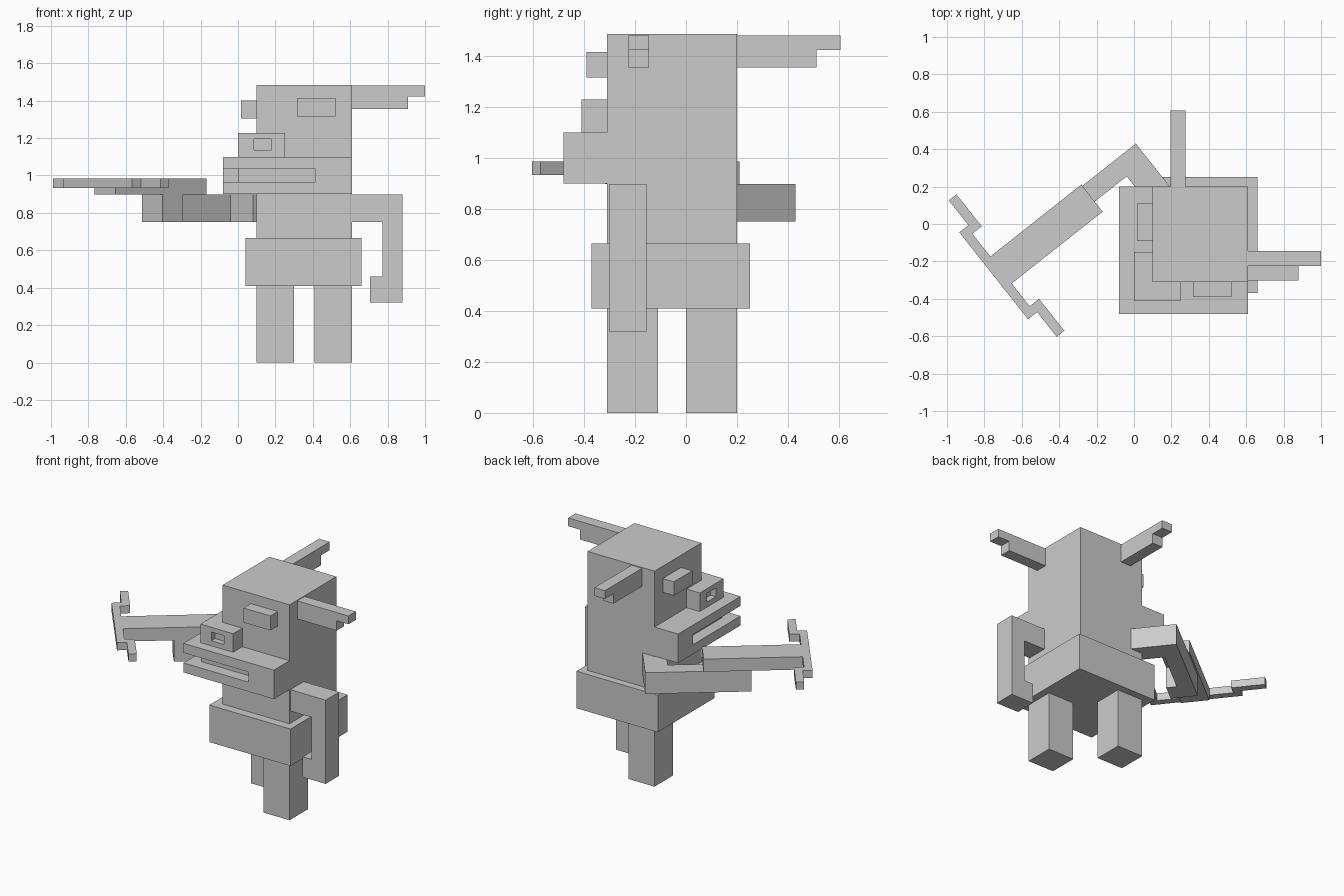
import bpy, bmesh
from mathutils import Vector

cube = bpy.data.objects.get("Cube")
if cube:
    bpy.data.objects.remove(cube, do_unlink=True)

grey = bpy.data.materials.new("plain grey")
grey.use_nodes = True
grey.diffuse_color = (0.6, 0.6, 0.6, 1)
grey.node_tree.nodes["Principled BSDF"].inputs["Base Color"].default_value = (0.6, 0.6, 0.6, 1)

X, Y, Z = Vector((1, 0, 0)), Vector((0, 1, 0)), Vector((0, 0, 1))


def slab(name, outline, origin, u, v, depth):
    """Flat outline in the u, v plane, pushed along the depth vector."""
    bm = bmesh.new()
    face = bm.faces.new([bm.verts.new(Vector(origin) + u * p + v * q) for p, q in outline])
    ext = bmesh.ops.extrude_face_region(bm, geom=[face])
    moved = [g for g in ext["geom"] if isinstance(g, bmesh.types.BMVert)]
    bmesh.ops.translate(bm, verts=moved, vec=depth)
    bmesh.ops.recalc_face_normals(bm, faces=bm.faces)
    mesh = bpy.data.meshes.new(name)
    bm.to_mesh(mesh)
    bm.free()
    mesh.materials.append(grey)
    obj = bpy.data.objects.new(name, mesh)
    bpy.context.collection.objects.link(obj)
    return obj


def box(name, xs, ys, zs):
    rect = [(xs[0], ys[0]), (xs[1], ys[0]), (xs[1], ys[1]), (xs[0], ys[1])]
    return slab(name, rect, (0, 0, zs[0]), X, Y, Z * (zs[1] - zs[0]))


def cut(target, *cutters):
    """Carve the cutters out of the target, then drop them."""
    for c in cutters:
        mod = target.modifiers.new("carve", "BOOLEAN")
        mod.operation, mod.solver, mod.object = "DIFFERENCE", "EXACT", c
        bpy.context.view_layer.objects.active = target
        bpy.ops.object.modifier_apply(modifier=mod.name)
        bpy.data.objects.remove(c, do_unlink=True)


# Body, skirt and legs
bx, by = (0.10, 0.61), (-0.31, 0.20)
box("torso", bx, by, (0.5, 0.9))
box("head", bx, by, (1.1, 1.485))
box("skirt", (0.04, 0.66), (-0.37, 0.25), (0.41, 0.665))
box("left_leg", (0.41, 0.61), (-0.31, -0.11), (0, 0.41))
box("right_leg", (0.10, 0.30), (0, 0.20), (0, 0.41))

# Jaw with a mouth slot wrapping the front corner
jaw = box("jaw", (-0.08, 0.61), (-0.48, 0.20), (0.9, 1.1))
slot = [(-0.2, -0.6), (0.415, -0.6), (0.415, -0.4), (0, -0.4), (0, 0.04), (-0.2, 0.04)]
cut(jaw, slab("mouth_cutter", slot, (0, 0, 0.965), X, Y, Z * 0.07))

# Nose with a nostril on each outer side
nose = box("nose", (0, 0.25), (-0.41, -0.15), (1.1, 1.228))
cut(nose,
    box("nostril_cutter", (0.085, 0.18), (-0.5, -0.37), (1.135, 1.195)),
    box("nostril_cutter", (-0.1, 0.04), (-0.325, -0.23), (1.135, 1.195)))

# Eyes
box("left_eye", (0.315, 0.52), (-0.39, -0.31), (1.315, 1.415))
box("right_eye", (0.015, 0.10), (-0.09, 0.11), (1.305, 1.4))

# Stepped horns
horn = [(0, 1.355), (0.3, 1.355), (0.3, 1.423), (0.39, 1.423), (0.39, 1.48), (0, 1.48)]
slab("left_horn", horn, (0.61, -0.225, 0), X, Z, Y * 0.08)
slab("right_horn", [(p * 1.04, q) for p, q in horn], (0.195, 0.2, 0), Y, Z, X * 0.08)


# Arms: shoulder, forearm and inward hook, measured from the outer elbow
def arm(name, elbow, inward, along, reach, length, depth):
    outline = [(0, 0), (reach, 0), (reach, 0.147), (0.107, 0.147), (0.107, length - 0.14),
               (0.175, length - 0.14), (0.175, length), (0, length)]
    return slab(name, outline, elbow, inward, along, depth)


out = Vector((-0.784, -0.62, 0))
side = Vector((0.62, -0.784, 0))
arm("left_arm", (0.88, -0.302, 0.897), -X, -Z, 0.27, 0.577, Y * 0.147)
arm("right_arm", (0.01, 0.43, 0.75), side, out, 0.3, 0.667, Z * 0.147)

# Held tool: handle and pronged crossbar
tip = (-0.711, -0.246)
slab("tool_handle", [(-0.62, -0.092), (0, -0.092), (0, 0.092), (-0.62, 0.092)],
     (*tip, 0.897), out, side, Z * 0.088)
half = [(0.05, 0.296), (-0.012, 0.296), (-0.012, 0.465), (-0.064, 0.465), (-0.064, 0.247), (0, 0.247)]
bar = half + [(u, -v) for u, v in reversed(half)]
slab("tool_crossbar", bar, (*tip, 0.933), out, side, Z * 0.052)
